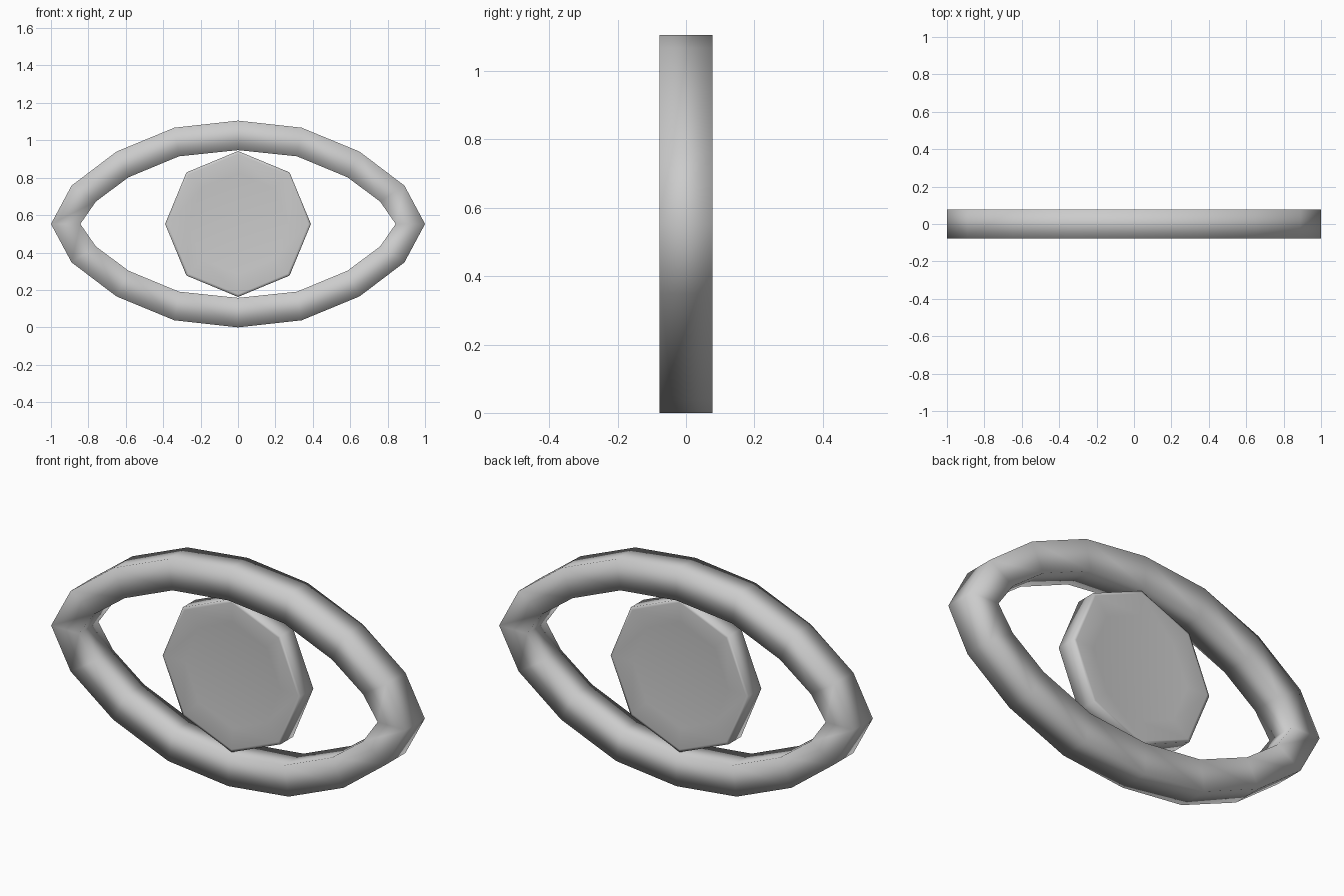
import bpy, bmesh, math

if "Cube" in bpy.data.objects:
    bpy.data.objects.remove(bpy.data.objects["Cube"])

CZ = 0.5525   # height of the centre line
HALF = 0.078  # half depth of the frame


def finish(bm, name):
    bmesh.ops.recalc_face_normals(bm, faces=bm.faces)
    for f in bm.faces:
        f.smooth = True
    me = bpy.data.meshes.new(name)
    bm.to_mesh(me)
    bm.free()
    ob = bpy.data.objects.new(name, me)
    bpy.context.collection.objects.link(ob)
    return ob


def full_loop(quarter):
    """Mirror a quarter outline (+x tip to top) into a closed loop."""
    top = quarter + [(-x, z) for x, z in quarter[-2::-1]]
    return top + [(x, -z) for x, z in top[-2:0:-1]]


def bridge(bm, a, b):
    n = len(a)
    for i in range(n):
        j = (i + 1) % n
        bm.faces.new((a[i], a[j], b[j], b[i]))


def ring(bm, pts, y):
    return [bm.verts.new((x, y, CZ + z)) for x, z in pts]


# almond-shaped frame with a square cross-section
outer = full_loop([(1, 0), (0.89, 0.205), (0.65, 0.387), (0.34, 0.515), (0, 0.5525)])
inner = full_loop([(0.843, 0), (0.76, 0.12), (0.585, 0.25), (0.315, 0.362), (0, 0.395)])
bm = bmesh.new()
loops = [ring(bm, outer, -HALF), ring(bm, outer, HALF),
         ring(bm, inner, HALF), ring(bm, inner, -HALF)]
for i in range(4):
    bridge(bm, loops[i], loops[(i + 1) % 4])
finish(bm, "almond_frame")

# eight-sided centre disc with a narrow lip and shallow dished faces
profile = [(0.27, -0.043), (0.375, -0.053), (0.39, -0.05),
           (0.39, 0.05), (0.375, 0.053), (0.27, 0.043)]
bm = bmesh.new()
loops = []
for r, y in profile:
    pts = [(r * math.cos(k * math.pi / 4), r * math.sin(k * math.pi / 4)) for k in range(8)]
    loops.append(ring(bm, pts, y))
for a, b in zip(loops, loops[1:]):
    bridge(bm, a, b)
bm.faces.new(loops[0])
bm.faces.new(loops[-1])
finish(bm, "centre_disc")
